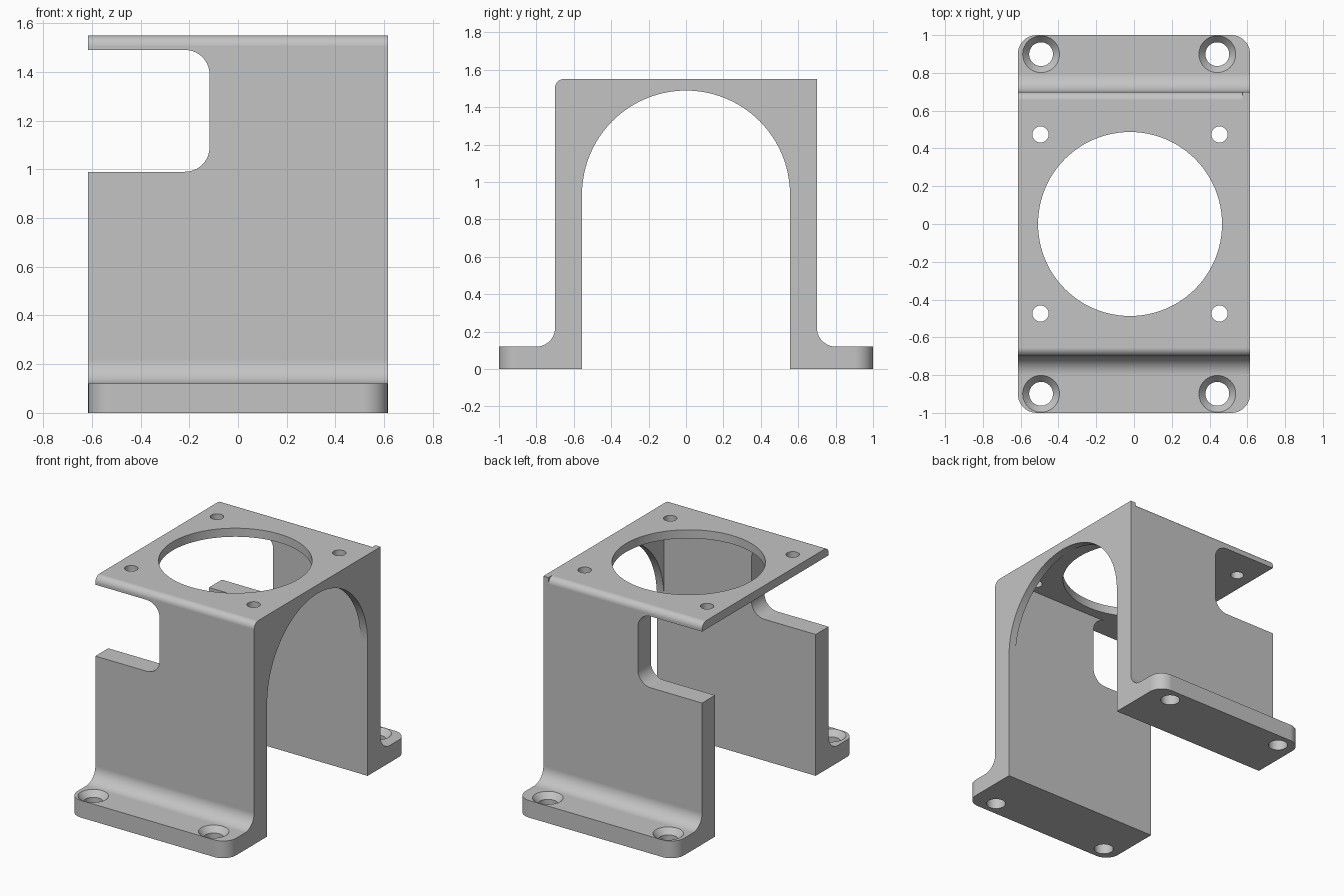
import bpy
import bmesh
from math import cos, sin, pi
from mathutils import Matrix

if "Cube" in bpy.data.objects:
    bpy.data.objects.remove(bpy.data.objects["Cube"], do_unlink=True)

HALF_X, WALL_Y, INNER_Y = 0.615, 0.70, 0.557
HEIGHT, CEILING, FLANGE_Z = 1.55, 1.49, 0.12


def arc(cu, cv, r, start, end, n=10):
    """Points on an arc, angles in degrees."""
    angles = [(start + (end - start) * i / n) * pi / 180 for i in range(n + 1)]
    return [(cu + r * cos(a), cv + r * sin(a)) for a in angles]


def make_object(name, bm):
    bmesh.ops.recalc_face_normals(bm, faces=bm.faces)
    mesh = bpy.data.meshes.new(name)
    bm.to_mesh(mesh)
    bm.free()
    obj = bpy.data.objects.new(name, mesh)
    bpy.context.collection.objects.link(obj)
    return obj


def prism(name, points, axis, lo, hi):
    """Extrude a 2D outline along the x, y or z axis."""
    def place(p, d):
        q = list(p)
        q.insert("xyz".index(axis), d)
        return q
    bm = bmesh.new()
    a = [bm.verts.new(place(p, lo)) for p in points]
    b = [bm.verts.new(place(p, hi)) for p in points]
    bm.faces.new(a)
    bm.faces.new(b)
    for i in range(len(a)):
        j = (i + 1) % len(a)
        bm.faces.new((a[i], a[j], b[j], b[i]))
    return make_object(name, bm)


def drill(x, y, z0, z1, r0, r1, n=48):
    bm = bmesh.new()
    bmesh.ops.create_cone(bm, cap_ends=True, segments=n, radius1=r0, radius2=r1,
                          depth=z1 - z0,
                          matrix=Matrix.Translation((x, y, (z0 + z1) / 2)))
    return make_object("drill", bm)


def combine(target, tool, operation="DIFFERENCE"):
    """Apply a boolean, then discard the tool."""
    mod = target.modifiers.new("cut", "BOOLEAN")
    mod.operation, mod.solver, mod.object = operation, "EXACT", tool
    tool.hide_render = True
    bpy.context.view_layer.update()
    deps = bpy.context.evaluated_depsgraph_get()
    mesh = bpy.data.meshes.new_from_object(target.evaluated_get(deps))
    target.modifiers.clear()
    target.data = mesh
    bpy.data.objects.remove(tool, do_unlink=True)


# Outer bracket section: feet, root fillets, walls and rounded front top edge
R, TOP_R = 0.10, 0.045
root = arc(WALL_Y + R, FLANGE_Z + R, R, 270, 180)
front_root = [(-y, z) for y, z in reversed(root)]
section = [(-1.1, 0), (1.1, 0), (1.1, FLANGE_Z)] + root
section += [(WALL_Y, HEIGHT)]
section += arc(-WALL_Y + TOP_R, HEIGHT - TOP_R, TOP_R, 90, 180)
section += front_root + [(-1.1, FLANGE_Z)]
bracket = prism("motor_bracket", section, "x", -0.8, 0.8)

# Plan outline with rounded foot corners
plan = []
for sx, sy, start in ((1, 1, 0), (-1, 1, 90), (-1, -1, 180), (1, -1, 270)):
    plan += arc(sx * (HALF_X - R), sy * (1 - R), R, start, start + 90)
combine(bracket, prism("plan", plan, "z", -0.5, 2), "INTERSECT")

# Rounded back top edge, stopping short of the end corner
edge = arc(WALL_Y - TOP_R, HEIGHT - TOP_R, TOP_R, 0, 90)
edge += [(WALL_Y - TOP_R, 1.6), (0.75, 1.6), (0.75, HEIGHT - TOP_R)]
combine(bracket, prism("edge", edge, "x", -0.9, 0.575))

# Square inner hollow, leaving a thin end wall
hollow = [(-INNER_Y, -0.2), (INNER_Y, -0.2), (INNER_Y, CEILING), (-INNER_Y, CEILING)]
combine(bracket, prism("hollow", hollow, "x", -0.9, 0.56))

# Arched opening through the end wall
r = INNER_Y - 0.001
arch = [(-r, -0.3), (r, -0.3)] + arc(0, CEILING - INNER_Y, r, 0, 180, 48)
combine(bracket, prism("arch", arch, "x", 0.3, 0.9))

# Side windows through both walls
window = [(-0.9, 0.99)] + arc(-0.217, 0.99 + R, R, 270, 360)
window += arc(-0.217, CEILING - R, R, 0, 90) + [(-0.9, CEILING)]
combine(bracket, prism("window", window, "y", -1.2, 1.2))

# Large top opening, mounting holes and countersunk foot holes
combine(bracket, drill(-0.021, 0, 1.3, 1.7, 0.487, 0.487, 96))
for side in (-1, 1):
    for x in (-0.495, 0.453):
        combine(bracket, drill(x, side * 0.474, 1.3, 1.7, 0.043, 0.043, 32))
    for x in (-0.492, 0.441):
        combine(bracket, drill(x, side * 0.899, -0.2, 0.3, 0.063, 0.063))
        combine(bracket, drill(x, side * 0.899, 0.08, 0.123, 0.063, 0.1))

# Grey material
grey = bpy.data.materials.new("plain grey")
colour = (0.55, 0.55, 0.55, 1)
grey.use_nodes = True
grey.diffuse_color = colour
grey.node_tree.nodes["Principled BSDF"].inputs["Base Color"].default_value = colour
bracket.data.materials.clear()
bracket.data.materials.append(grey)
for face in bracket.data.polygons:
    face.material_index = 0

# Smooth curves, crisp edges, flat large faces
bpy.ops.object.select_all(action="DESELECT")
bracket.select_set(True)
bpy.context.view_layer.objects.active = bracket
bpy.ops.object.shade_smooth_by_angle(angle=pi / 6)
weighted = bracket.modifiers.new("even_normals", "WEIGHTED_NORMAL")
weighted.keep_sharp = True
